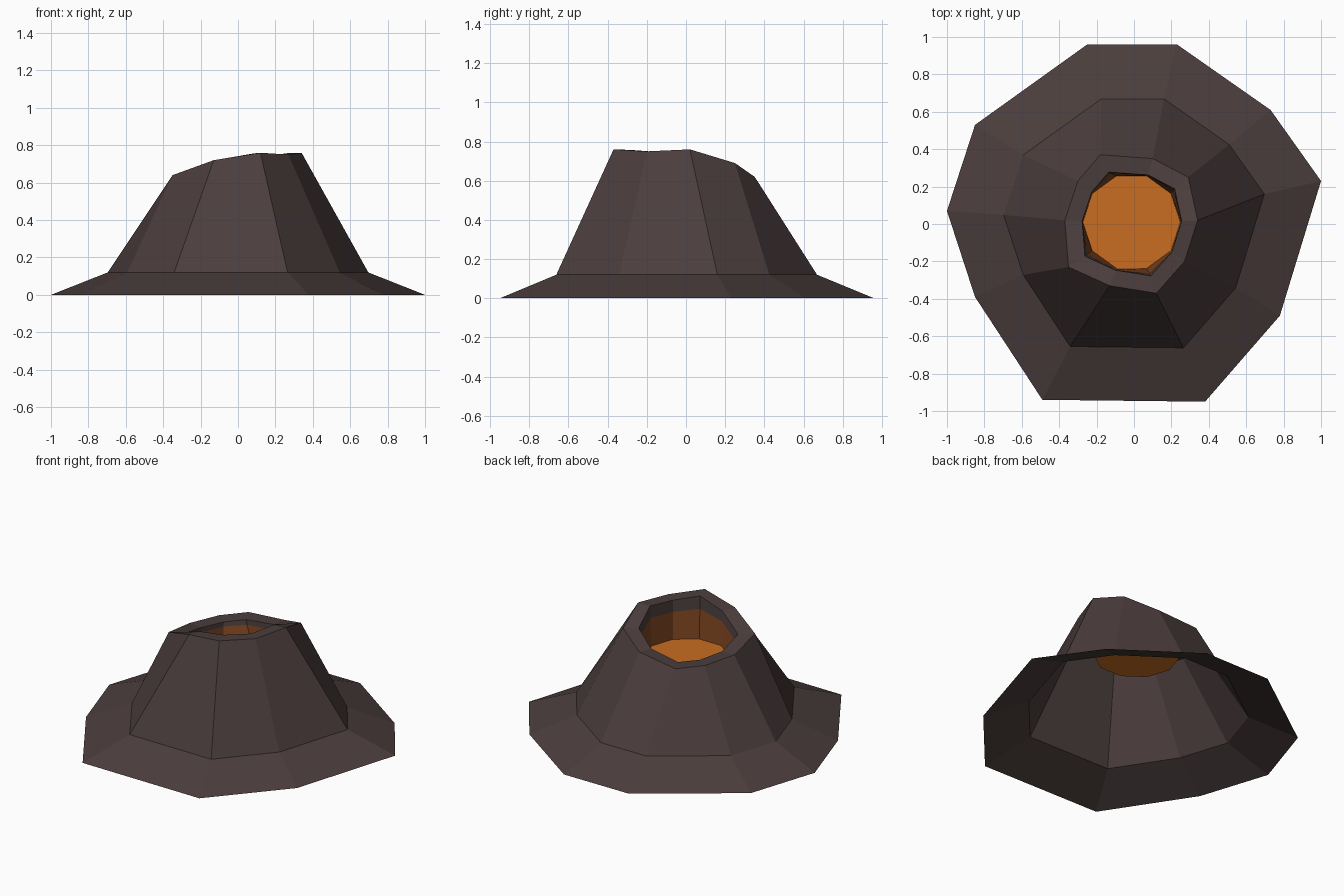
import bpy, bmesh, math

if "Cube" in bpy.data.objects:
    bpy.data.objects.remove(bpy.data.objects["Cube"])


def material(name, rgb):
    m = bpy.data.materials.new(name)
    m.diffuse_color = (*rgb, 1.0)
    m.use_nodes = True
    m.node_tree.nodes["Principled BSDF"].inputs["Base Color"].default_value = m.diffuse_color
    return m


rock = material("dark rock", (0.070, 0.047, 0.046))
ember = material("glowing crater wall", (0.205, 0.058, 0.014))
lava = material("lava orange", (0.58, 0.155, 0.016))

# Irregular ten-sided foot outline and the uneven crater rim, clockwise from the back
foot = [(-0.25, 0.96), (0.23, 0.96), (0.73, 0.61), (1.0, 0.23), (0.78, -0.49),
        (0.38, -0.95), (-0.49, -0.94), (-0.85, -0.39), (-1.0, 0.07), (-0.85, 0.53)]
rim = [(-0.18, 0.37, 0.59), (0.10, 0.35, 0.62), (0.29, 0.25, 0.69), (0.34, 0.02, 0.76),
       (0.27, -0.20, 0.75), (0.12, -0.37, 0.76), (-0.13, -0.33, 0.72),
       (-0.35, -0.23, 0.64), (-0.37, 0.02, 0.60), (-0.30, 0.23, 0.59)]
LAVA_Z, LAVA_R, CX, CY = 0.49, 0.26, -0.013, 0.01


def lava_point(i):
    a = math.radians(108 - 36 * i)
    return (CX + LAVA_R * math.cos(a), CY + LAVA_R * math.sin(a), LAVA_Z)


def mix(p, q, t):
    return tuple(a + (b - a) * t for a, b in zip(p, q))


def build(name, rings, mats, mat_of_band, cap=False):
    """Stack rings of points into a flat-shaded shell, one material per band."""
    bm = bmesh.new()
    loops = [[bm.verts.new(p) for p in r] for r in rings]
    for k in range(len(loops) - 1):
        a, b = loops[k], loops[k + 1]
        for i in range(len(a)):
            j = (i + 1) % len(a)
            f = bm.faces.new((a[j], a[i], b[i], b[j]))
            f.material_index = mat_of_band[k]
    if cap:
        bm.faces.new(list(reversed(loops[-1])))
    me = bpy.data.meshes.new(name)
    bm.to_mesh(me)
    bm.free()
    for m in mats:
        me.materials.append(m)
    ob = bpy.data.objects.new(name, me)
    bpy.context.collection.objects.link(ob)
    return ob


# Volcano shell: flared foot, steep slope, rim lip, crater wall (rock above, glow below)
ground = [(x, y, 0.0) for x, y in foot]
skirt = [(0.697 * x, 0.697 * y, 0.12) for x, y in foot]
lip = [(0.75 * x, 0.75 * y, z - 0.003) for x, y, z in rim]
pool = [lava_point(i) for i in range(10)]
glow = [mix(p, q, 0.3) for p, q in zip(lip, pool)]
build("volcano_cone", [ground, skirt, rim, lip, glow, pool], [rock, ember], [0, 0, 0, 0, 1])

# Lava pool: flat ten-sided disc in the crater
build("lava_pool", [pool], [lava], [], cap=True)
